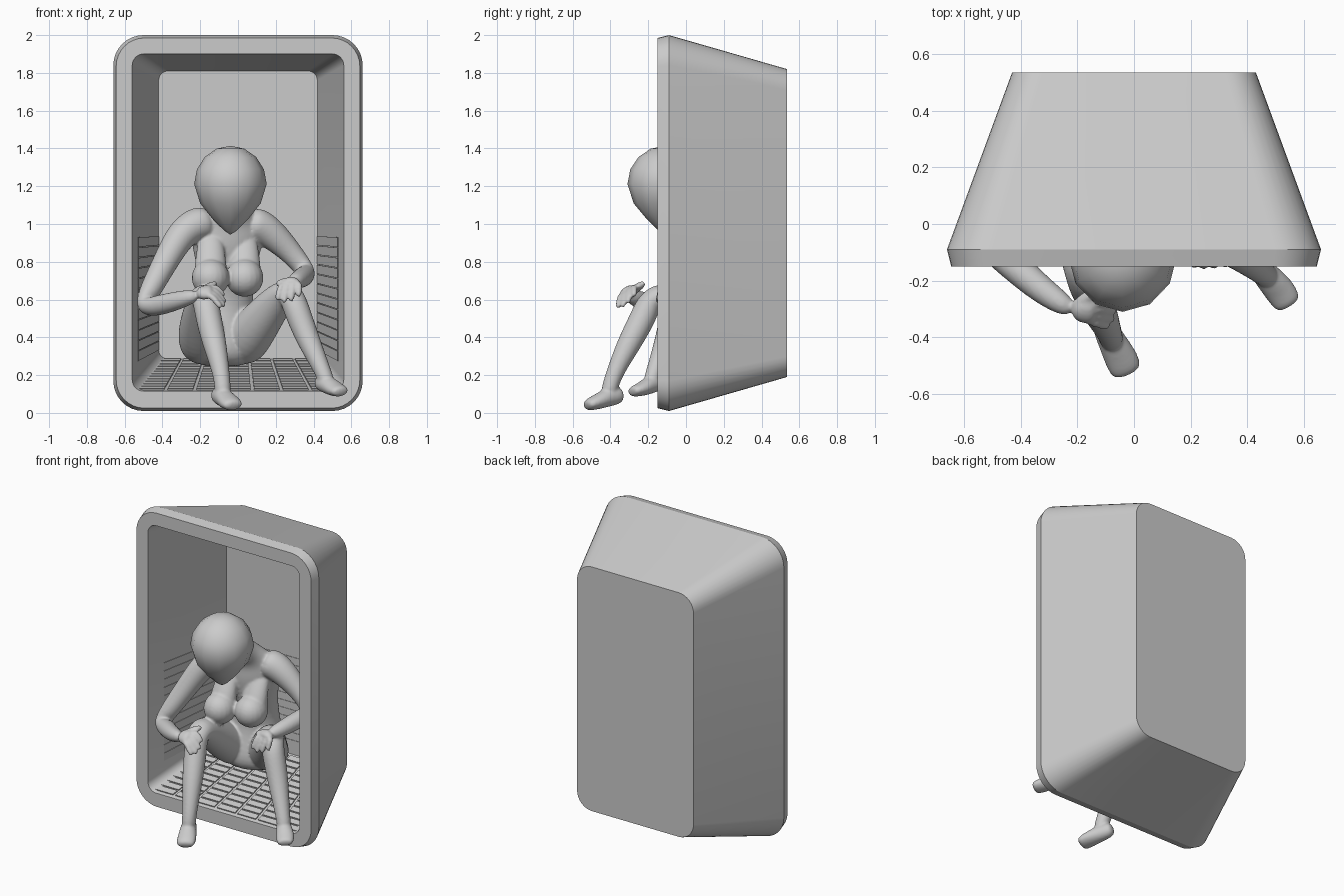
import bpy, bmesh, math
from mathutils import Vector

if "Cube" in bpy.data.objects:
    bpy.data.objects.remove(bpy.data.objects["Cube"])

body = []  # parts fused into one figure at the end


def select(obs):
    bpy.ops.object.select_all(action='DESELECT')
    for o in obs:
        o.select_set(True)
    bpy.context.view_layer.objects.active = obs[0]


def finish(name, bm, smooth=True, angle=None, levels=0):
    bmesh.ops.recalc_face_normals(bm, faces=bm.faces)
    me = bpy.data.meshes.new(name)
    bm.to_mesh(me)
    bm.free()
    ob = bpy.data.objects.new(name, me)
    bpy.context.collection.objects.link(ob)
    if levels:
        ob.modifiers.new("Subdivision", 'SUBSURF').levels = levels
    if angle:
        select([ob])
        bpy.ops.object.shade_smooth_by_angle(angle=math.radians(angle))
    elif smooth:
        for p in me.polygons:
            p.use_smooth = True
    return ob


def loft(bm, rings):
    rows = [[bm.verts.new(p) for p in r] for r in rings]
    n = len(rows[0])
    for a, b in zip(rows, rows[1:]):
        for i in range(n):
            bm.faces.new((a[i], a[(i + 1) % n], b[(i + 1) % n], b[i]))
    bm.faces.new(rows[0])
    bm.faces.new(rows[-1])


def body_part(name, pts, ref=(1, 0, 0), sides=10):
    """Tube through (x, y, z, half width[, half depth]) points."""
    bm = bmesh.new()
    c = [Vector(p[:3]) for p in pts]
    u, rings = Vector(ref), []
    for i, p in enumerate(pts):
        t = (c[min(i + 1, len(c) - 1)] - c[max(i - 1, 0)]).normalized()
        u = (u - t * u.dot(t)).normalized()
        v = t.cross(u)
        a, b = p[3], p[-1]
        rings.append([c[i] + u * a * math.cos(w) * 1.04 + v * b * math.sin(w) * 1.04
                      for w in (math.tau * k / sides for k in range(sides))])
    loft(bm, rings)
    body.append(finish(name, bm, levels=2))


def egg(name, loc, size, chin=0.0, seg=(12, 8)):
    bm = bmesh.new()
    bmesh.ops.create_uvsphere(bm, u_segments=seg[0], v_segments=seg[1], radius=1)
    for v in bm.verts:
        if v.co.z < 0 and chin:
            k = 1 - chin * (-v.co.z) ** 2
            v.co.x *= k
            v.co.y *= k
            v.co.z *= 1.33
        v.co = Vector([v.co[i] * size[i] + loc[i] for i in range(3)])
    return finish(name, bm)


# Open-fronted tapered shell
def rounded(hx, z0, z1, y, r, seg=8):
    out = []
    for sx, zc, a0 in ((1, z1 - r, 0), (-1, z1 - r, 90), (-1, z0 + r, 180), (1, z0 + r, 270)):
        for k in range(seg + 1):
            a = math.radians(a0 + 90 * k / seg)
            out.append((sx * (hx - r) + r * math.cos(a), y, zc + r * math.sin(a)))
    return out


bm = bmesh.new()
loft(bm, [rounded(.43, .19, 1.82, .535, .11), rounded(.66, .01, 2.0, -.09, .16),
          rounded(.645, .025, 1.985, -.15, .15), rounded(.56, .115, 1.9, -.15, .06),
          rounded(.42, .285, 1.81, .48, .05)])
finish("shell", bm, angle=28)


# Thin raised slats on the floor, side walls and back wall
def lerp(a, b, t):
    return a + (b - a) * t


def wall_pt(side, d, h):
    return Vector((side * lerp(.559, .419, d), lerp(-.15, .48, d), 1 + (h - 1) * lerp(1, .9, d)))


def floor_pt(u, d):
    return Vector((u * lerp(.54, .41, d), lerp(-.15, .48, d), lerp(.115, .285, d)))


def slab(bm, quad, n, t):
    n = Vector(n).normalized() * t
    low = [bm.verts.new(p) for p in quad]
    top = [bm.verts.new(p + n) for p in quad]
    bm.faces.new(top)
    for i in range(4):
        j = (i + 1) % 4
        bm.faces.new((low[i], low[j], top[j], top[i]))


bm = bmesh.new()
cols, rows = 7, 12
for i in range(cols):
    for j in range(rows):
        u0, u1 = -1 + 2 * (i + .06) / cols, -1 + 2 * (i + .94) / cols
        d0, d1 = .03 + .95 * (j + .1) / rows, .03 + .95 * (j + .9) / rows
        slab(bm, [floor_pt(u0, d0), floor_pt(u1, d0), floor_pt(u1, d1), floor_pt(u0, d1)],
             (0, -.26, .96), .007)
finish("floor_slats", bm, smooth=False)

bm = bmesh.new()
for k in range(12):
    z0 = .26 + k * .056
    z1 = z0 + .052
    for s in (-1, 1):
        slab(bm, [wall_pt(s, .2, z0), wall_pt(s, .98, z0), wall_pt(s, .98, z1), wall_pt(s, .2, z1)],
             (-s, -.22, 0), .003)
    b0, b1 = wall_pt(1, 1, z0).z, wall_pt(1, 1, z1).z
    slab(bm, [Vector((x, .48, z)) for x, z in ((-.4, b0), (.4, b0), (.4, b1), (-.4, b1))],
         (0, -1, 0), .003)
finish("wall_slats", bm, smooth=False)

# Head
egg("head", (-.04, -.11, 1.212), (.192, .2, .202), chin=.66)

# Torso turned slightly, and neck
body_part("torso", [(-.09, .28, .24, .15, .11), (-.09, .28, .33, .21, .16), (-.08, .29, .47, .18, .13),
                    (-.06, .28, .62, .135, .1), (-.06, .23, .78, .16, .11), (-.055, .2, .92, .2, .11),
                    (-.055, .18, 1.0, .2, .09), (-.045, .14, 1.07, .11, .075), (-.04, .07, 1.13, .075),
                    (-.04, .0, 1.18, .07)], ref=(1, .35, 0), sides=14)
for name, x, y in (("left_breast", -.145, .02), ("right_breast", .035, .09)):
    body.append(egg(name, (x, y, .715), (.1, .105, .1), seg=(20, 14)))
    body_part(name + "_upper", [(x, y + .11, .95, .06, .04), (x, y + .07, .87, .075, .05),
                                (x, y + .03, .77, .088, .07), (x, y + .03, .7, .09)])

# Arms
body_part("left_arm", [(-.14, .15, 1.01, .09), (-.23, .12, 1.0, .095), (-.31, .08, .94, .082),
                       (-.4, .01, .77, .066), (-.48, -.06, .62, .058), (-.5, -.09, .56, .052),
                       (-.43, -.14, .565, .058), (-.32, -.24, .595, .05), (-.21, -.31, .625, .036)],
          ref=(0, 1, 0))
body_part("right_arm", [(.04, .2, 1.01, .09), (.12, .23, .99, .095), (.2, .24, .93, .08),
                        (.28, .25, .85, .062), (.35, .245, .765, .052), (.36, .2, .735, .052),
                        (.345, .11, .72, .056), (.32, -.01, .705, .048), (.285, -.08, .69, .036)],
          ref=(0, 1, 0))


# Hands: palm, drooping fingers and a thumb
def hand(name, wrist, knuckle, tip, spread, thumb):
    w, k, t, s = map(Vector, (wrist, knuckle, tip, spread))
    body_part(name + "_palm", [(*w, .034, .03), (*w.lerp(k, .5), .055, .034), (*k, .05, .028)], ref=s)
    for i in range(4):
        o = s * (i - 1.5) * .033
        end = k.lerp(t, (.9, 1.1, 1.05, .8)[i])
        body_part(f"{name}_finger_{i + 1}", [(*(w.lerp(k, .7) + o * .8), .017), (*(k + o), .018),
                                             (*(k.lerp(end, .6) + o * 1.1), .017), (*(end + o * 1.1), .014)],
                  ref=s, sides=8)
    th = Vector(thumb)
    body_part(name + "_thumb", [(*w, .024), (*w.lerp(th, .6), .025), (*th, .017)], ref=s, sides=8)


hand("left_hand", (-.22, -.3, .63), (-.13, -.31, .645), (-.07, -.32, .575),
     (.2, .75, .5), (-.11, -.22, .69))
hand("right_hand", (.285, -.07, .7), (.275, -.125, .675), (.262, -.15, .59), (1, 0, .1),
     (.2, -.1, .68))

# Legs
body_part("left_leg", [(-.19, .32, .33, .09), (-.19, .24, .365, .13), (-.2, .12, .45, .118),
                       (-.19, -.05, .575, .092), (-.175, -.15, .625, .076), (-.17, -.195, .585, .07),
                       (-.155, -.23, .5, .07), (-.125, -.3, .37, .066), (-.09, -.375, .22, .046),
                       (-.08, -.405, .13, .044), (-.08, -.41, .09, .04)])
body_part("right_leg", [(.0, .34, .33, .09), (.03, .28, .365, .13), (.1, .18, .46, .118),
                        (.2, .06, .59, .092), (.265, -.02, .645, .076), (.29, -.05, .605, .07),
                        (.32, -.07, .52, .07), (.37, -.1, .39, .064), (.44, -.16, .24, .046),
                        (.465, -.18, .18, .044), (.47, -.185, .15, .04)])

# Feet
body_part("left_foot", [(-.115, -.335, .1, .03), (-.105, -.36, .095, .045, .05),
                        (-.08, -.41, .085, .05, .052), (-.05, -.465, .06, .06, .042),
                        (-.03, -.51, .045, .06, .034), (-.02, -.53, .035, .045, .024)])
body_part("right_foot", [(.43, -.125, .165, .03), (.44, -.15, .16, .045, .045),
                         (.475, -.19, .15, .05, .05), (.515, -.235, .125, .058, .038),
                         (.54, -.275, .115, .052, .03), (.55, -.29, .11, .04, .022)])

# Fuse the body parts into one smooth figure
select(body)
bpy.ops.object.convert(target='MESH')
bpy.ops.object.join()
figure = bpy.context.view_layer.objects.active
figure.name = "seated_figure"
m = figure.modifiers.new("Fuse", 'REMESH')
m.mode, m.voxel_size, m.use_smooth_shade = 'VOXEL', .008, True
m = figure.modifiers.new("Soften", 'SMOOTH')
m.factor, m.iterations = .5, 5
